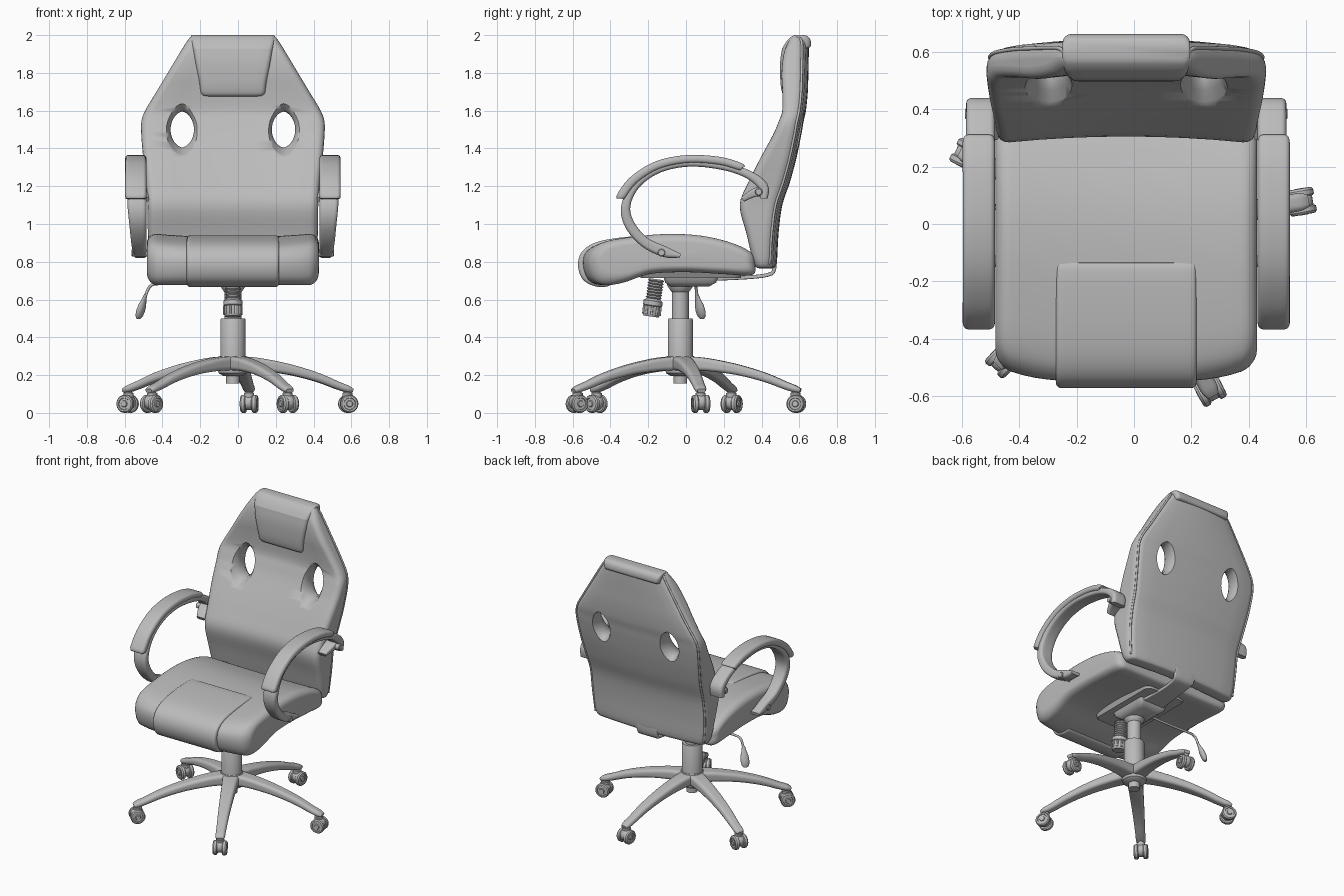
import bpy, bmesh, math
from mathutils import Matrix, Vector

if "Cube" in bpy.data.objects:
    bpy.data.objects.remove(bpy.data.objects["Cube"])

CX, CY = -0.027, -0.03          # chair axis
grey = bpy.data.materials.new("plain grey")
grey.diffuse_color = (0.5, 0.5, 0.5, 1)
grey.use_nodes = True
grey.node_tree.nodes["Principled BSDF"].inputs["Base Color"].default_value = grey.diffuse_color


def finish(ob, angle=45):
    for p in ob.data.polygons:
        p.use_smooth = True
    ob.data.set_sharp_from_angle(angle=math.radians(angle))


def loft(name, rings, angle=45):
    """Skin closed rings of equal length and cap both ends."""
    bm = bmesh.new()
    vs = [[bm.verts.new(p) for p in ring] for ring in rings]
    n = len(vs[0])
    for a, b in zip(vs, vs[1:]):
        for i in range(n):
            bm.faces.new((a[i], a[(i + 1) % n], b[(i + 1) % n], b[i]))
    bm.faces.new(vs[0])
    bm.faces.new(vs[-1])
    bmesh.ops.recalc_face_normals(bm, faces=bm.faces)
    me = bpy.data.meshes.new(name)
    bm.to_mesh(me)
    bm.free()
    me.materials.append(grey)
    ob = bpy.data.objects.new(name, me)
    bpy.context.collection.objects.link(ob)
    finish(ob, angle)
    return ob


def spline(rows, n=4, closed=False):
    """Catmull-Rom through tuples of any length."""
    m, out = len(rows), []
    for i in range(m if closed else m - 1):
        pick = (lambda k: rows[k % m]) if closed else (lambda k: rows[min(max(k, 0), m - 1)])
        a, b, c, d = (pick(i + k) for k in (-1, 0, 1, 2))
        for j in range(n):
            t = j / n
            out.append(tuple(0.5 * (2 * q + (r - p) * t + (2 * p - 5 * q + 4 * r - s) * t * t
                             + (3 * q - p - 3 * r + s) * t ** 3) for p, q, r, s in zip(a, b, c, d)))
    return out if closed else out + [tuple(rows[-1])]


def rrect(a, b, r, k=4, m=8):
    """Rounded rectangle with half sizes a, b."""
    r = min(r, a * 0.98, b * 0.98)
    pts = []
    for q, (sx, sy) in enumerate(((1, 1), (-1, 1), (-1, -1), (1, -1))):
        arc = [(sx * (a - r) + r * math.cos(math.pi / 2 * (q + i / k)),
                sy * (b - r) + r * math.sin(math.pi / 2 * (q + i / k))) for i in range(k + 1)]
        if pts:
            p, e = pts[-1], arc[0]
            pts += [(p[0] + (e[0] - p[0]) * j / m, p[1] + (e[1] - p[1]) * j / m) for j in range(1, m)]
        pts += arc
    p, e = pts[-1], pts[0]
    return pts + [(p[0] + (e[0] - p[0]) * j / m, p[1] + (e[1] - p[1]) * j / m) for j in range(1, m)]


def stack(name, rows, r, bow=0.0, n=4, cx=CX):
    """Rows of (z, half width, front y, back y), optionally bowed backwards."""
    rings = []
    for z, w, yf, yb in (spline(rows, n) if n else rows):
        rings.append([(cx + x, (yf + yb) / 2 + y + bow * (1 - (x / w) ** 2), z)
                      for x, y in rrect(w, (yb - yf) / 2, r)])
    return loft(name, rings)


def ribbon(name, rows, place, r):
    """Sweep along (u, z, half width, half thickness, side offset); place maps (u, v, z) to world."""
    rows = spline(rows, 5)
    rings = []
    for i, (u, z, hv, hn, vc) in enumerate(rows):
        p, q = rows[max(i - 1, 0)], rows[min(i + 1, len(rows) - 1)]
        t = Vector((q[0] - p[0], q[1] - p[1])).normalized()
        rings.append([place(u - t.y * h, vc + v, z + t.x * h) for v, h in rrect(hv, hn, r, 4, 3)])
    return loft(name, rings)


def lathe(name, prof, mat, seg=32):
    return loft(name, [[mat @ Vector((r * math.cos(2 * math.pi * i / seg), r * math.sin(2 * math.pi * i / seg), h))
                        for i in range(seg)] for r, h in prof], 35)


def tube(name, pts, r):
    cu = bpy.data.curves.new(name, 'CURVE')
    cu.dimensions, cu.bevel_depth, cu.bevel_resolution, cu.use_fill_caps = '3D', r, 3, True
    sp = cu.splines.new('POLY')
    sp.points.add(len(pts) - 1)
    for p, c in zip(sp.points, pts):
        p.co = (*c, 1)
    tmp = bpy.data.objects.new(name, cu)
    bpy.context.collection.objects.link(tmp)
    me = bpy.data.meshes.new_from_object(tmp.evaluated_get(bpy.context.evaluated_depsgraph_get()))
    bpy.data.objects.remove(tmp)
    me.materials.clear()
    me.materials.append(grey)
    ob = bpy.data.objects.new(name, me)
    bpy.context.collection.objects.link(ob)
    finish(ob)


def cushion(name, prof, w, r, front=0.0, dip=0.0, c=(-0.1, 0.83), half=(0.46, 0.13)):
    """Side profile (y, z) carried across x with rounded flanks."""
    prof = spline(prof, 5, True)
    xs = [(w - r) * i / 10 for i in range(11)] + [w - r + r * math.sin(math.pi / 12 * i) for i in range(1, 7)]
    rings = []
    for x in [-x for x in xs[:0:-1]] + xs:
        u, e = abs(x) / w, max(0, (abs(x) - w + r) / r)
        d = r * (1 - math.sqrt(max(0, 1 - e * e)))
        ring = []
        for y, z in prof:
            fy, fz = (y - c[0]) * (1 - d / half[0]), (z - c[1]) * (1 - d / half[1])
            fy += front * u ** 4 * max(0, -fy / half[0])
            fz -= dip * (1 - u * u) * min(1, max(0, fz / 0.08))
            ring.append((CX + x, c[0] + fy, c[1] + fz))
        rings.append(ring)
    return loft(name, rings)


# Seat cushion and raised front panel
cushion("seat", [(-0.55, 0.79), (-0.53, 0.86), (-0.46, 0.91), (-0.3, 0.937), (-0.1, 0.952), (0.08, 0.943),
                 (0.24, 0.905), (0.345, 0.85), (0.365, 0.79), (0.35, 0.73), (0.2, 0.735), (0, 0.745),
                 (-0.2, 0.735), (-0.35, 0.69), (-0.46, 0.677), (-0.525, 0.71)], 0.455, 0.055, 0.06, 0.022)
cushion("seat_front_panel", [(-0.145, 0.937), (-0.3, 0.933), (-0.46, 0.908), (-0.545, 0.86), (-0.572, 0.785),
                             (-0.545, 0.705), (-0.47, 0.668), (-0.4, 0.68), (-0.45, 0.75), (-0.44, 0.83),
                             (-0.3, 0.88), (-0.16, 0.9)], 0.245, 0.018)

# Backrest shell with two through holes
BACK = [(.765, .40, .385, .46), (.79, .435, .355, .48), (.95, .45, .315, .49), (1.1, .452, .28, .51),
        (1.22, .46, .325, .55), (1.35, .475, .39, .585), (1.47, .485, .455, .61), (1.54, .485, .485, .622),
        (1.6, .465, .505, .635), (1.7, .405, .505, .645), (1.8, .345, .5, .648), (1.9, .285, .51, .65),
        (1.965, .245, .535, .648), (1.99, .225, .56, .63)]
back = stack("backrest", [(z, w, f, b - 0.025) for z, w, f, b in BACK], 0.045, 0.025)
for s in (-1, 1):
    rings = []
    for dy, k in ((-.16, 1.9), (-.08, 1.4), (-.05, 1.12), (-.02, 1), (.02, 1), (.045, 1.1), (.07, 1.3), (.16, 1.9)):
        ring = []
        for i in range(32):
            a = 2 * math.pi * i / 32
            x, z = 0.062 * k * math.cos(a) * abs(math.cos(a)) ** 0.2, 0.095 * k * math.sin(a)
            ring.append((CX + s * 0.268 + x, 0.557 + dy + 0.38 * z, 1.5 + z))
        rings.append(ring)
    cutter = loft("hole_cutter", rings)
    cutter.hide_render = True
    mod = back.modifiers.new("hole", 'BOOLEAN')
    mod.operation, mod.solver, mod.object = 'DIFFERENCE', 'EXACT', cutter
    bpy.context.view_layer.objects.active = back
    bpy.ops.object.modifier_apply(modifier=mod.name)
    bpy.data.objects.remove(cutter)
finish(back, 50)

# Piping around the back edge
side = [(w - 0.012, b - 0.036, z) for z, w, f, b in spline(BACK[1:], 4)]
tube("back_piping", [(CX - x, y, z) for x, y, z in side] + [(CX + x, y, z) for x, y, z in side[::-1]], 0.007)

# Head pillow folded over the top
stack("head_pillow", [(1.675, .15, .53, .58), (1.69, .17, .511, .6), (1.75, .178, .5, .6), (1.85, .198, .498, .6),
                      (1.92, .21, .507, .61), (1.935, .213, .512, .657), (1.97, .221, .535, .66),
                      (1.993, .222, .56, .645), (2.0, .217, .578, .625)], 0.025)

# Armrests: frame loop, pad and bolts
for s, tag in ((-1, "left"), (1, "right")):
    def place(u, v, z, s=s):
        return (CX + s * v, u, z)
    frame = [(.412, 1.135, .05, .02), (.408, 1.2, .05, .026), (.33, 1.262, .05, .022), (.2, 1.305, .05, .02),
             (.02, 1.322, .05, .018), (-.14, 1.29, .05, .018), (-.26, 1.21, .05, .02), (-.318, 1.1, .05, .024),
             (-.3, 1.0, .045, .027), (-.22, .905, .04, .027), (-.11, .852, .035, .028), (-.03, .832, .033, .01)]
    pad = [(.3, 1.297, .05, .012), (.285, 1.304, .056, .02), (.18, 1.334, .056, .021), (.01, 1.344, .056, .021),
           (-.15, 1.312, .056, .022), (-.275, 1.235, .056, .023), (-.342, 1.15, .056, .023), (-.35, 1.135, .05, .014)]
    ribbon(tag + "_arm_frame", [r + (.458 + r[2],) for r in frame], place, 0.018)
    ribbon(tag + "_arm_pad", [r + (.514,) for r in pad], place, 0.018)
    ribbon(tag + "_arm_mount", [(.3, 1.13, .03, .014, .475), (.36, 1.165, .04, .022, .49),
                                (.41, 1.175, .04, .028, .49)], place, 0.012)
    for y, z, x in ((.385, 1.17, .562), (-.13, .848, .536)):
        lathe(tag + "_arm_bolt", [(.02, .43), (.02, x - .004), (.016, x)],
              Matrix.Translation((CX, y, z)) @ Matrix.Rotation(s * math.pi / 2, 4, 'Y'), 20)

# Under-seat mechanism
stack("seat_plate", [(.715, .15, -.24, .29), (.75, .17, -.25, .3)], 0.04, n=0)
stack("tilt_box", [(.668, .07, -.08, .12), (.69, .1, -.11, .16), (.72, .11, -.12, .17)], 0.02, n=0)
ribbon("back_support_bar", [(.1, .708, .09, .01, 0), (.3, .716, .07, .01, 0), (.43, .73, .07, .01, 0),
                            (.467, .76, .08, .01, 0), (.47, .85, .08, .01, 0)], lambda u, v, z: (CX + v, u, z), 0.006)
threads = [(.043 if i % 2 else .035, .2 - .0075 * i) for i in range(15)]
lathe("tension_knob", threads + [(.042, .09), (.051, .083), (.051, .06), (.046, .055), (.046, .012), (.04, 0)],
      Matrix.Translation((CX, -0.185, 0.51)) @ Matrix.Rotation(-0.14, 4, 'X'))
for i in range(10):
    a = 2 * math.pi * i / 10
    dx, dy = 0.046 * math.cos(a), 0.046 * math.sin(a)
    tube("knob_rib", [(CX + dx, -0.183 + dy, 0.52 + dy * -.14), (CX + dx, -0.178 + dy, 0.565 + dy * -.14)], 0.006)

# Height lever
tube("lever_rod", spline([(-.1, .04, .69), (-.3, .045, .685), (-.43, .05, .683), (-.465, .052, .67),
                          (-.482, .056, .64), (-.495, .06, .6)], 5), 0.008)
tilt = Vector((-.04, .03, -.13)).to_track_quat('Z', 'Y').to_matrix().to_4x4()
lathe("lever_handle", [(.009, 0), (.014, .02), (.018, .04), (.027, .065), (.029, .1), (.025, .125), (.014, .14)],
      Matrix.Translation((-.488, .056, .63)) @ tilt @ Matrix.Diagonal((1, .65, 1, 1)), 20)

# Gas column and hub
AX = Matrix.Translation((CX, CY, 0))
lathe("gas_column", [(.036, .155), (.036, .2), (.066, .22), (.066, .495), (.063, .5), (.045, .5), (.045, .64),
                     (.05, .645), (.07, .675), (.07, .7)], AX)
lathe("base_hub", [(.05, .195), (.075, .21), (.085, .25), (.082, .285), (.07, .302)], AX)

# Five legs with twin-wheel casters
for i in range(5):
    ang = math.radians(10 + 72 * i)
    rot = AX @ Matrix.Rotation(ang, 4, 'Z')
    ribbon("base_leg", [(.03, .262, .055, .038, 0), (.14, .256, .048, .034, 0), (.3, .23, .042, .028, 0),
                        (.45, .189, .036, .024, 0), (.56, .146, .032, .021, 0), (.615, .127, .031, .018, 0),
                        (.643, .118, .022, .01, 0)],
           lambda u, v, z, rot=rot: rot @ Vector((u, v, z)), 0.02)
    hub = rot @ Matrix.Translation((.615, 0, 0))
    lathe("caster_collar", [(.02, .05), (.027, .09), (.027, .105), (.02, .108), (.02, .125)], hub, 20)
    axle = hub @ Matrix.Translation((.005, 0, .048)) @ Matrix.Rotation(math.pi / 2, 4, 'X')
    lathe("caster_body", [(.036, -.02), (.04, -.014), (.04, .014), (.036, .02)],
          axle @ Matrix.Translation((0, .008, 0)), 24)
    for s in (-1, 1):
        lathe("caster_wheel", [(.042, s * .016), (.048, s * .021), (.048, s * .037), (.042, s * .045),
                               (.032, s * .046), (.03, s * .041), (.018, s * .041), (.015, s * .047)], axle, 28)
